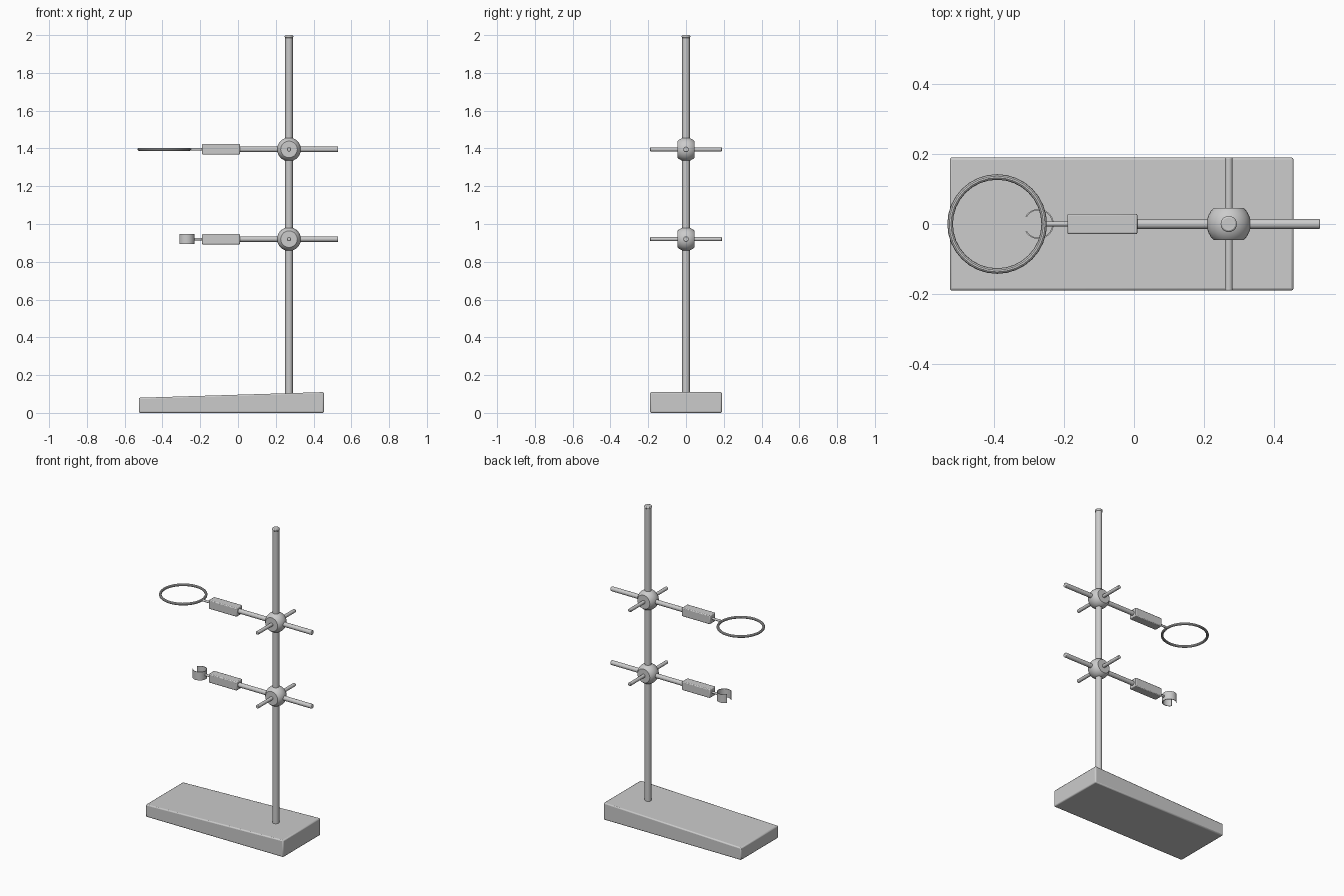
import bpy, bmesh, math
from mathutils import Vector, Matrix

old = bpy.data.objects.get("Cube")
if old:
    bpy.data.objects.remove(old)

metal = bpy.data.materials.new("grey metal")
metal.use_nodes = True
GREY = (0.6, 0.6, 0.6, 1)
metal.diffuse_color = GREY
metal.node_tree.nodes["Principled BSDF"].inputs["Base Color"].default_value = GREY

POLE_X = 0.27


def finish(name, bm, bevel=0, smooth=True):
    bmesh.ops.recalc_face_normals(bm, faces=bm.faces)
    mesh = bpy.data.meshes.new(name)
    bm.to_mesh(mesh)
    bm.free()
    obj = bpy.data.objects.new(name, mesh)
    bpy.context.collection.objects.link(obj)
    mesh.materials.append(metal)
    if bevel:
        mod = obj.modifiers.new("rounded edges", 'BEVEL')
        mod.width, mod.segments = bevel, 2
    if smooth:
        bpy.ops.object.select_all(action='DESELECT')
        obj.select_set(True)
        bpy.context.view_layer.objects.active = obj
        bpy.ops.object.shade_smooth_by_angle(angle=math.radians(35))
    return obj


def rod(name, start, end, radius, bevel=0.003, sides=20):
    start, end = Vector(start), Vector(end)
    axis = end - start
    turn = axis.to_track_quat('Z', 'Y').to_matrix().to_4x4()
    bm = bmesh.new()
    bmesh.ops.create_cone(bm, cap_ends=True, segments=sides, radius1=radius, radius2=radius,
                          depth=axis.length, matrix=Matrix.Translation((start + end) / 2) @ turn)
    return finish(name, bm, bevel)


def box(name, center, size, bevel):
    bm = bmesh.new()
    bmesh.ops.create_cube(bm, size=1, matrix=Matrix.Translation(center) @ Matrix.Diagonal((*size, 1)))
    return finish(name, bm, bevel)


# Base with a sloping top
bm = bmesh.new()
bmesh.ops.create_cube(bm, size=1, matrix=Matrix.Translation((-0.035, 0, 0.055))
                      @ Matrix.Diagonal((0.98, 0.38, 0.11, 1)))
for v in bm.verts:
    if v.co.z > 0.05 and v.co.x < 0:
        v.co.z = 0.08
finish("base", bm, 0.007)

# Upright pole and its end cap
rod("pole", (POLE_X, 0, 0.09), (POLE_X, 0, 1.99), 0.02)
rod("pole_cap", (POLE_X, 0, 1.985), (POLE_X, 0, 2), 0.023, 0.005)


def clamp_arm(label, z):
    # Ball clamp flattened at front and back
    bm = bmesh.new()
    bmesh.ops.create_uvsphere(bm, u_segments=32, v_segments=16, radius=0.063)
    for side in (-1, 1):
        cut = bmesh.ops.bisect_plane(bm, geom=bm.verts[:] + bm.edges[:] + bm.faces[:],
                                     plane_co=(0, side * 0.045, 0), plane_no=(0, side, 0),
                                     clear_outer=True)
        rim = [e for e in cut["geom_cut"] if isinstance(e, bmesh.types.BMEdge)]
        bmesh.ops.holes_fill(bm, edges=rim)
    bmesh.ops.translate(bm, verts=bm.verts, vec=(POLE_X, 0, z))
    finish(label + "_clamp_ball", bm)
    # Tightening bar, arm and grip
    rod(label + "_tightening_bar", (POLE_X, -0.19, z), (POLE_X, 0.19, z), 0.011)
    rod(label + "_arm", (0, 0, z), (0.53, 0, z), 0.0145)
    box(label + "_grip", (-0.09, 0, z), (0.2, 0.058, 0.056), 0.005)
    rod(label + "_neck", (-0.25 if label == "ring" else -0.233, 0, z), (-0.185, 0, z), 0.007, 0)


clamp_arm("ring", 1.395)
clamp_arm("claw", 0.92)

# Support ring
bpy.ops.mesh.primitive_torus_add(location=(-0.39, 0, 1.395), major_radius=0.134, minor_radius=0.008,
                                 major_segments=32, minor_segments=10)
ring = bpy.context.object
ring.name = "support_ring"
ring.data.materials.append(metal)
bpy.ops.object.shade_smooth_by_angle(angle=math.radians(35))

# Open holding claw: a strip bent round, with its gap away from the pole
bm = bmesh.new()
STEPS, REACH = 24, math.radians(149)
previous = None
for i in range(STEPS + 1):
    a = REACH * (2 * i / STEPS - 1)
    loop = [bm.verts.new((-0.272 + r * math.cos(a), r * math.sin(a), 0.92 + h))
            for r, h in ((0.043, -0.027), (0.043, 0.027), (0.039, 0.027), (0.039, -0.027))]
    if previous:
        for k in range(4):
            n = (k + 1) % 4
            bm.faces.new((previous[k], previous[n], loop[n], loop[k]))
    if i in (0, STEPS):
        bm.faces.new(loop)
    previous = loop
finish("holding_claw", bm)
